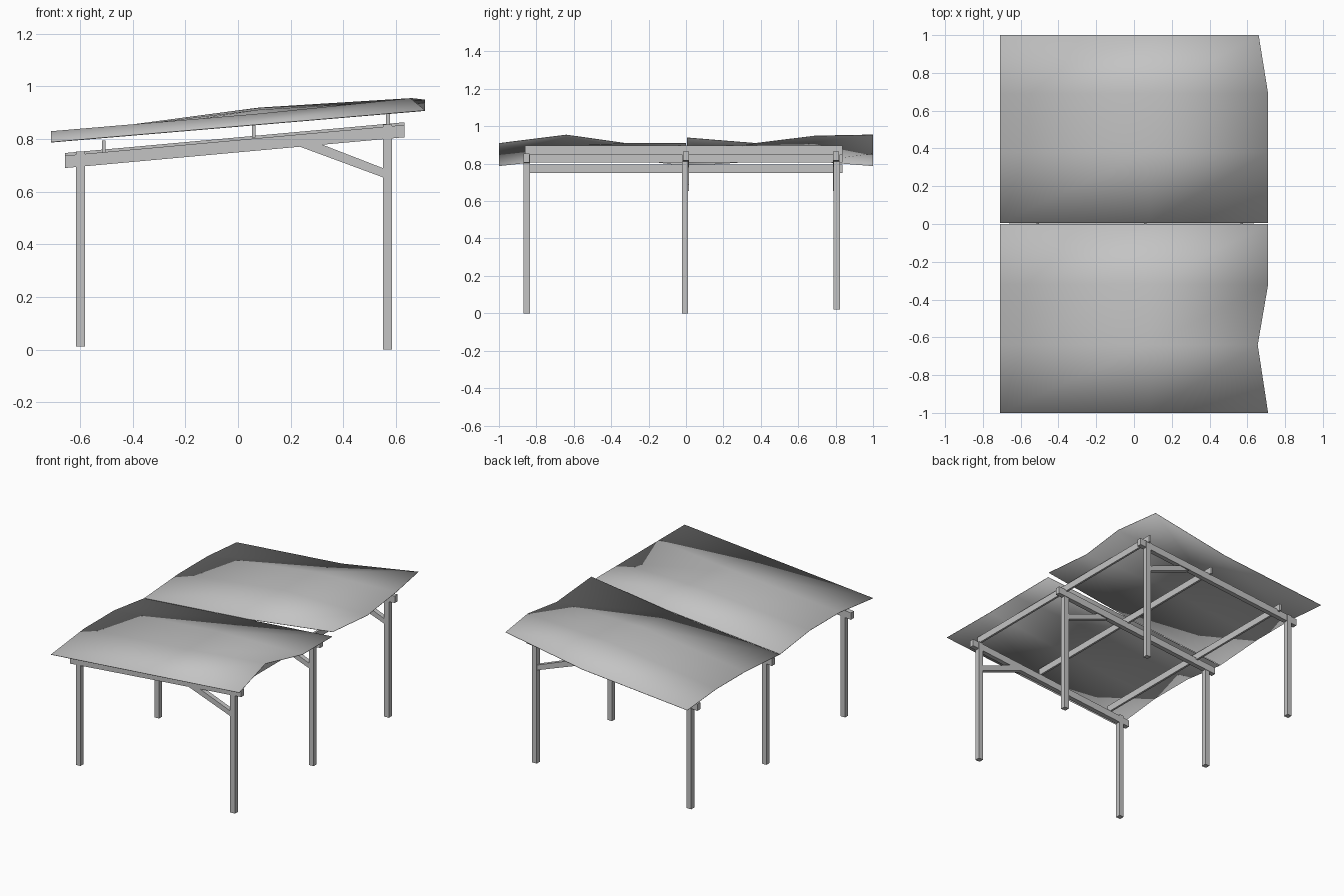
import bpy

cube = bpy.data.objects.get("Cube")
if cube:
    bpy.data.objects.remove(cube, do_unlink=True)

grey = bpy.data.materials.new("plain_grey")
grey.use_nodes = True
grey.diffuse_color = (0.55, 0.55, 0.55, 1)
grey.node_tree.nodes["Principled BSDF"].inputs["Base Color"].default_value = (0.55, 0.55, 0.55, 1)


def add_mesh(name, verts, faces):
    mesh = bpy.data.meshes.new(name)
    mesh.from_pydata(verts, [], faces)
    mesh.materials.append(grey)
    mesh.update()
    obj = bpy.data.objects.new(name, mesh)
    bpy.context.collection.objects.link(obj)
    return obj


def prism(name, profile, y0, y1):
    """Extrude a counter-clockwise (x, z) outline from y0 to y1."""
    n = len(profile)
    verts = [(x, y, z) for y in (y0, y1) for x, z in profile]
    faces = [tuple(range(n)), tuple(reversed(range(n, 2 * n)))]
    faces += [(i, i + n, (i + 1) % n + n, (i + 1) % n) for i in range(n)]
    return add_mesh(name, verts, faces)


def box(name, x0, x1, y0, y1, z0, z1):
    return prism(name, [(x0, z0), (x1, z0), (x1, z1), (x0, z1)], y0, y1)


def pitch(x):
    """Height of the roof plane."""
    return 0.85 + 0.0845 * x


# Three frames: two posts, a sloping rafter and a brace
for label, y, foot, shift, rise in (("front", -0.852, 0.0, 0.0, 0.0),
                                    ("middle", -0.005, 0.0, 0.004, 0.01),
                                    ("back", 0.806, 0.02, -0.004, 0.01)):
    box(label + "_short_post", -0.615, -0.581, y - 0.017, y + 0.017, max(foot, 0.013), 0.753)
    box(label + "_tall_post", 0.55, 0.585, y - 0.017, y + 0.017, foot, 0.855)
    y0, y1 = y + shift - 0.016, y + shift + 0.016
    prism(label + "_rafter",
          [(-0.658, 0.69 + rise), (0.632, 0.807 + rise), (0.632, 0.854 + rise), (-0.658, 0.737 + rise)],
          y0, y1)
    prism(label + "_brace", [(0.23, 0.773), (0.55, 0.655), (0.55, 0.69), (0.31, 0.783)], y0, y1)

# Purlins lying across the rafters
for x, top in ((-0.51, 0.795), (0.06, 0.853), (0.57, 0.896)):
    box("purlin", x - 0.007, x + 0.007, -0.86, 0.838, top - 0.046, top)


def roof_sheet(name, rows):
    """Thin soft-edged slab. Each row: y, x of the high edge, lift at three columns."""
    verts = []
    for drop in (0, 0.003):
        for y, edge, *lifts in rows:
            for x, lift in zip((-0.71, 0.08, edge), lifts):
                verts.append((x, y, pitch(x) + lift - drop))
    n, last = len(rows) * 3, len(rows) - 1
    top = [(r * 3 + c, r * 3 + c + 1, r * 3 + c + 4, r * 3 + c + 3)
           for r in range(last) for c in range(2)]
    # Underside keeps the same diagonals so the skins never cross
    bottom = [(a + n, d + n, c + n, b + n) for a, b, c, d in top]
    # Rim, walked counter-clockwise
    rim = [0, 1] + [r * 3 + 2 for r in range(last)]
    rim += [last * 3 + 2, last * 3 + 1] + [r * 3 for r in range(last, 0, -1)]
    walls = [(a, a + n, b + n, b) for a, b in zip(rim, rim[1:] + rim[:1])]
    obj = add_mesh(name, verts, top + bottom + walls)
    for poly in obj.data.polygons:
        poly.use_smooth = True


# Two rippled roof sheets, almost touching
roof_sheet("front_roof_sheet", [
    (-1.0, 0.71, 0, 0, 0),
    (-0.64, 0.655, 0.04, 0.04, 0.05),
    (-0.32, 0.71, 0.04, 0.04, 0),
    (0.0, 0.71, 0, 0, 0)])
roof_sheet("back_roof_sheet", [
    (0.006, 0.71, 0, 0, 0.03),
    (0.38, 0.71, 0.025, 0.055, 0),
    (0.69, 0.71, 0.025, 0.063, 0.04),
    (1.0, 0.66, 0, 0, 0.05)])
